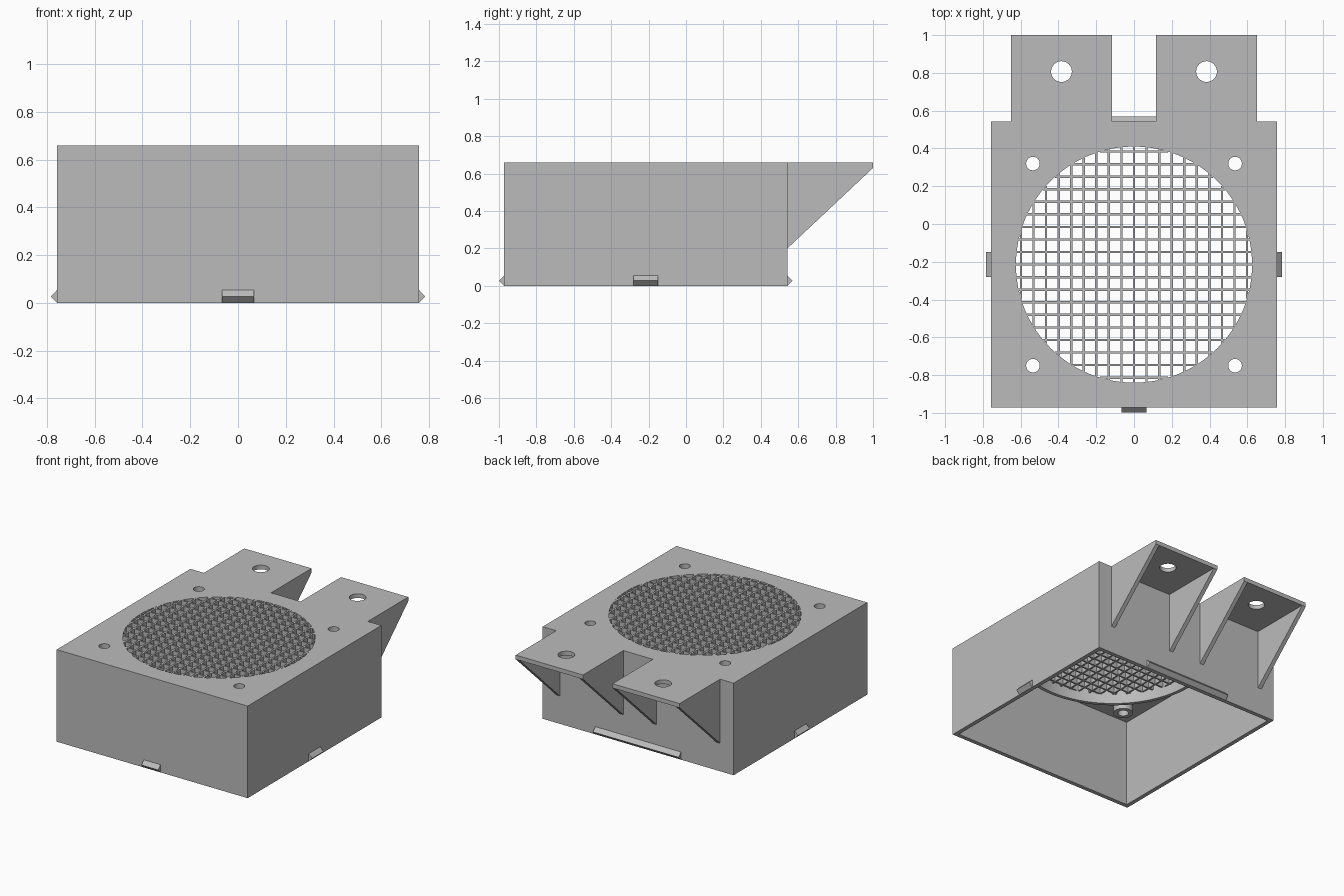
import bpy, bmesh
from math import sqrt, pi, cos, sin
from mathutils import Matrix

if "Cube" in bpy.data.objects:
    bpy.data.objects.remove(bpy.data.objects["Cube"])

HALF, CY, TOP = 0.757, -0.215, 0.66      # box half width, box centre in y, height
WALL, RADIUS, PITCH = 0.03, 0.625, 0.0665
BACK = CY + HALF
SKIRT = 0.545                            # lower end of duct and bosses

grey = bpy.data.materials.new("plastic grey")
grey.use_nodes = True
grey.diffuse_color = (0.5, 0.5, 0.5, 1)
grey.node_tree.nodes["Principled BSDF"].inputs["Base Color"].default_value = (0.5, 0.5, 0.5, 1)


def finish(name, bm):
    bmesh.ops.recalc_face_normals(bm, faces=bm.faces[:])
    mesh = bpy.data.meshes.new(name)
    bm.to_mesh(mesh)
    bm.free()
    obj = bpy.data.objects.new(name, mesh)
    bpy.context.scene.collection.objects.link(obj)
    mesh.materials.append(grey)
    return obj


def add_box(bm, x0, x1, y0, y1, z0, z1):
    m = Matrix.Translation(((x0 + x1) / 2, (y0 + y1) / 2, (z0 + z1) / 2))
    bmesh.ops.create_cube(bm, size=1, matrix=m @ Matrix.Diagonal((x1 - x0, y1 - y0, z1 - z0, 1)))


def add_cylinder(bm, x, y, r, z0, z1, segments=32):
    bmesh.ops.create_cone(bm, cap_ends=True, segments=segments, radius1=r, radius2=r,
                          depth=z1 - z0, matrix=Matrix.Translation((x, y, (z0 + z1) / 2)))


def add_prism(bm, loop, shift):
    """Extrude a closed loop of points by a vector."""
    face = bm.faces.new([bm.verts.new(p) for p in loop])
    new = bmesh.ops.extrude_face_region(bm, geom=[face])["geom"]
    bmesh.ops.translate(bm, vec=shift, verts=[v for v in new if isinstance(v, bmesh.types.BMVert)])


def tube(name, x, y, inner, outer, z0, z1, segments):
    bm = bmesh.new()
    rings = []
    for r, z in ((inner, z0), (outer, z0), (outer, z1), (inner, z1)):
        rings.append([bm.verts.new((x + r * cos(2 * pi * i / segments),
                                    y + r * sin(2 * pi * i / segments), z)) for i in range(segments)])
    for k in range(4):
        a, b = rings[k], rings[(k + 1) % 4]
        for i in range(segments):
            j = (i + 1) % segments
            bm.faces.new((a[i], a[j], b[j], b[i]))
    obj = finish(name, bm)
    for f in obj.data.polygons:
        f.use_smooth = abs(f.normal.z) < 0.5
    for e in obj.data.edges:
        v, w = (obj.data.vertices[n].co for n in e.vertices)
        e.use_edge_sharp = abs(v.z - w.z) < 0.001
    return obj


def cut(obj, name, bm):
    cutter = finish(name, bm)
    cutter.hide_render = True
    cutter.hide_viewport = True
    mod = obj.modifiers.new(name, "BOOLEAN")
    mod.operation, mod.solver, mod.object = "DIFFERENCE", "EXACT", cutter
    bpy.context.view_layer.update()
    graph = bpy.context.evaluated_depsgraph_get()
    result = bpy.data.meshes.new_from_object(obj.evaluated_get(graph))
    obj.modifiers.clear()
    obj.data = result
    bpy.data.objects.remove(cutter)


corners = [(sx * 0.535, CY + sy * 0.535) for sx in (-1, 1) for sy in (-1, 1)]

# Open-bottomed housing
bm = bmesh.new()
add_box(bm, -HALF, HALF, CY - HALF, BACK, 0, TOP)
housing = finish("housing", bm)
bm = bmesh.new()
inner = HALF - WALL
add_box(bm, -inner, inner, CY - inner, CY + inner, -0.1, TOP - WALL)
cut(housing, "cavity", bm)
bm = bmesh.new()
add_cylinder(bm, 0, CY, RADIUS, 0.6, 0.8, 96)
for x, y in corners:
    add_cylinder(bm, x, y, 0.036, 0.6, 0.8)
cut(housing, "openings", bm)

# Duct ring and screw bosses under the top
tube("duct_ring", 0, CY, RADIUS, RADIUS + 0.025, SKIRT, TOP - WALL, 96)
for x, y in corners:
    tube("screw_boss", x, y, 0.036, 0.065, SKIRT, TOP - WALL, 32)

# Square-mesh grille trimmed to the round opening
bm = bmesh.new()
bar = 0.006
for k in range(-9, 10):
    d = k * PITCH
    h = sqrt(RADIUS ** 2 - d ** 2)
    add_box(bm, d - bar, d + bar, CY - h, CY + h, 0.615, TOP)
    add_box(bm, -h, h, CY + d - bar, CY + d + bar, 0.615, TOP)
finish("grille", bm)

# Snap ridges along the lower edge: turn, half length
for name, turn, half in (("front_clip", 0, 0.066), ("left_clip", 1, 0.066),
                         ("back_clip", 2, 0.34), ("right_clip", 3, 0.066)):
    bm = bmesh.new()
    add_prism(bm, [(-half, -HALF, 0), (-half, -HALF - 0.027, 0.0275), (-half, -HALF, 0.055)],
              (2 * half, 0, 0))
    bm.transform(Matrix.Translation((0, CY, 0)) @ Matrix.Rotation(turn * pi / 2, 4, "Z"))
    finish(name, bm)

# Rear mounting brackets: drilled plate with two triangular gussets
for name, side in (("left", 1), ("right", -1)):
    x0, x1 = sorted((side * 0.117, side * 0.65))
    bm = bmesh.new()
    add_box(bm, x0, x1, BACK, 1, TOP - WALL, TOP)
    plate = finish(name + "_bracket_plate", bm)
    bm = bmesh.new()
    add_cylinder(bm, side * 0.384, 0.807, 0.055, 0.55, 0.75)
    cut(plate, "bolt_hole", bm)
    bm = bmesh.new()
    for x in (x0, x1 - WALL):
        add_prism(bm, [(x, BACK, 0.2), (x, 1, TOP - WALL), (x, BACK, TOP - WALL)], (WALL, 0, 0))
    finish(name + "_bracket_gussets", bm)
